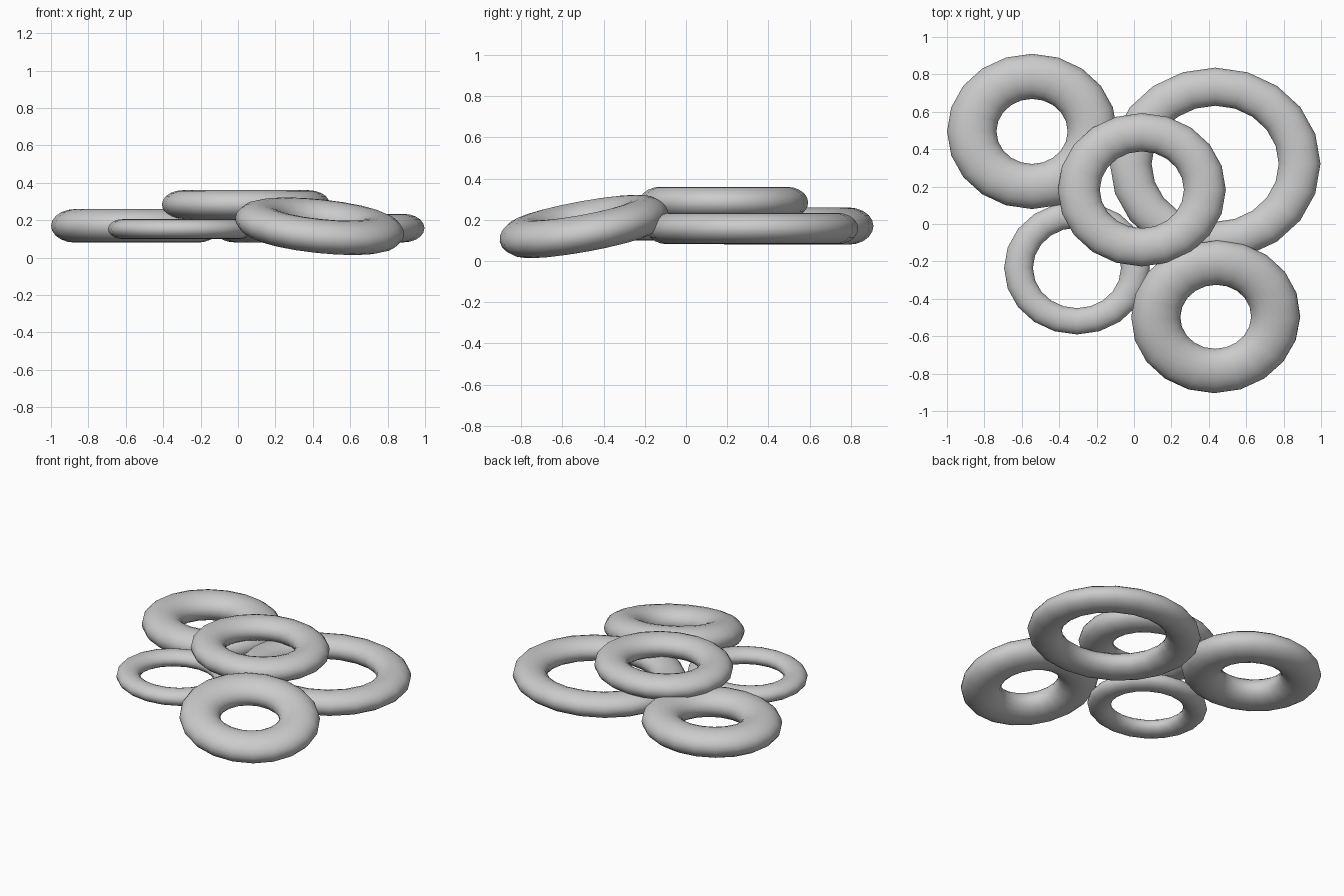
import bpy, bmesh
from math import cos, sin, pi, radians

if "Cube" in bpy.data.objects:
    bpy.data.objects.remove(bpy.data.objects["Cube"])

SEG, TUBE = 20, 20


def ring(name, loc, major, minor, rot=(0, 0, 0)):
    """Slightly squashed torus: narrower in y, flatter in z."""
    bm = bmesh.new()
    grid = []
    for i in range(SEG):
        a = 2 * pi * i / SEG
        loop = []
        for j in range(TUBE):
            b = 2 * pi * j / TUBE
            r = major + minor * cos(b)
            loop.append(bm.verts.new((r * cos(a), r * sin(a) * 0.913, minor * sin(b) * 0.683)))
        grid.append(loop)
    for i in range(SEG):
        n = (i + 1) % SEG
        for j in range(TUBE):
            m = (j + 1) % TUBE
            f = bm.faces.new((grid[i][j], grid[n][j], grid[n][m], grid[i][m]))
            f.smooth = True
    mesh = bpy.data.meshes.new(name)
    bm.to_mesh(mesh)
    bm.free()
    ob = bpy.data.objects.new(name, mesh)
    ob.location = loc
    ob.rotation_euler = [radians(d) for d in rot]
    bpy.context.collection.objects.link(ob)
    return ob


# Lower layer of flat rings
ring("thick_ring_back_left", (-0.545, 0.495, 0.17), 0.3225, 0.132)
ring("large_ring_back_right", (0.434, 0.322, 0.158), 0.4515, 0.1115)
ring("thin_ring_front_left", (-0.305, -0.235, 0.153), 0.3125, 0.077)
# Ring lying on top
ring("top_ring", (0.042, 0.183, 0.284), 0.337, 0.112)
# Ring leaning on the pile at the front
ring("leaning_ring_front_right", (0.437, -0.496, 0.168), 0.3225, 0.132, (10.3, 6.0, 0))
